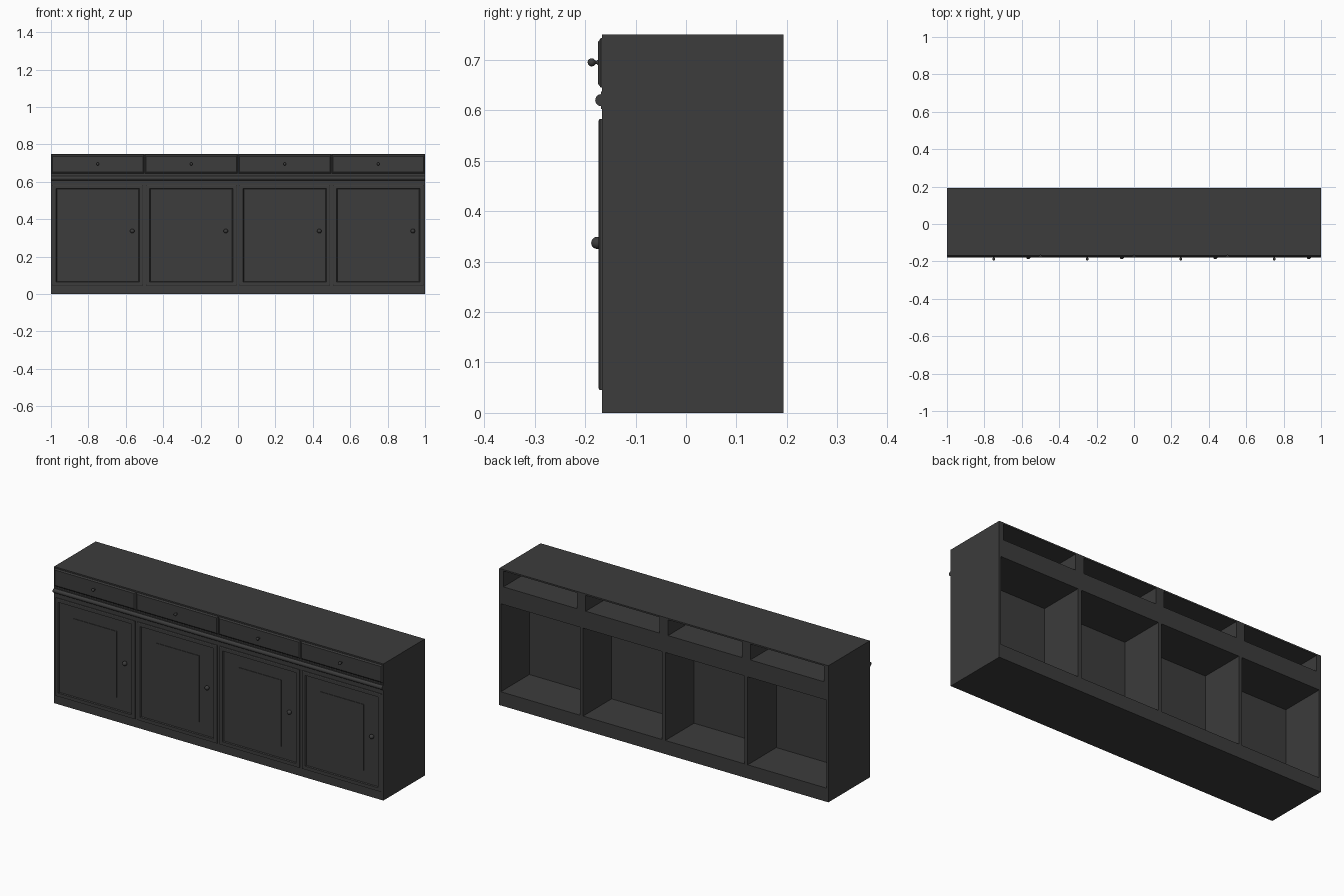
import bpy, bmesh, math
from mathutils import Matrix

if "Cube" in bpy.data.objects:
    bpy.data.objects.remove(bpy.data.objects["Cube"])

FRONT, BACK = -0.167, 0.193
CENTRES = [-0.75, -0.25, 0.25, 0.75]

dark = bpy.data.materials.new("dark_wood")
dark.diffuse_color = (0.045, 0.045, 0.045, 1)
dark.use_nodes = True
dark.node_tree.nodes["Principled BSDF"].inputs["Base Color"].default_value = dark.diffuse_color


def finish(bm, name, smooth=False):
    bmesh.ops.recalc_face_normals(bm, faces=bm.faces)
    me = bpy.data.meshes.new(name)
    bm.to_mesh(me)
    bm.free()
    me.materials.append(dark)
    ob = bpy.data.objects.new(name, me)
    bpy.context.collection.objects.link(ob)
    bpy.ops.object.select_all(action='DESELECT')
    ob.select_set(True)
    bpy.context.view_layer.objects.active = ob
    if smooth:
        bpy.ops.object.shade_smooth_by_angle(angle=math.radians(40))
    return ob


def add_box(bm, x0, x1, y0, y1, z0, z1):
    m = (Matrix.Translation(((x0 + x1) / 2, (y0 + y1) / 2, (z0 + z1) / 2))
         @ Matrix.Diagonal((x1 - x0, y1 - y0, z1 - z0, 1)))
    bmesh.ops.create_cube(bm, size=1, matrix=m)


def relief(name, x0, x1, z0, z1, steps):
    """Stepped panel from nested rectangles; steps are (x inset, z inset, y)."""
    bm = bmesh.new()
    loops = []
    for ix, iz, y in steps:
        loops.append([bm.verts.new((x, y, z)) for x, z in (
            (x0 + ix, z0 + iz), (x1 - ix, z0 + iz), (x1 - ix, z1 - iz), (x0 + ix, z1 - iz))])
    for a, b in zip(loops, loops[1:]):
        for i in range(4):
            j = (i + 1) % 4
            bm.faces.new((a[i], a[j], b[j], b[i]))
    bm.faces.new(loops[-1])
    bm.faces.new(loops[0][::-1])
    return finish(bm, name)


def lathe(name, x, z, profile):
    """Knob turned about the y axis; profile is (radius, y)."""
    bm = bmesh.new()
    vs = [bm.verts.new((x + r, y, z)) for r, y in profile]
    es = [bm.edges.new(p) for p in zip(vs, vs[1:])]
    bmesh.ops.spin(bm, geom=vs + es, cent=(x, 0, z), axis=(0, 1, 0),
                   angle=2 * math.pi, steps=20)
    bmesh.ops.remove_doubles(bm, verts=bm.verts, dist=1e-5)
    return finish(bm, name, True)


def ball(r, y, start=180, end=0, n=10):
    angles = [math.radians(start + (end - start) * i / n) for i in range(n + 1)]
    return [(r * math.sin(a), y + r * math.cos(a)) for a in angles]


# carcass: solid block with open-backed compartments and recesses for the doors
bm = bmesh.new()
add_box(bm, -1, 1, FRONT, BACK, 0, 0.75)
carcass = finish(bm, "carcass")
bm = bmesh.new()
for c in CENTRES:
    add_box(bm, c - 0.24, c + 0.24, -0.055, 0.25, 0.075, 0.558)
    add_box(bm, c - 0.224, c + 0.224, -0.055, 0.25, 0.655, 0.742)
    add_box(bm, c - 0.23, c + 0.23, -0.25, -0.15, 0.06, 0.568)
cutter = finish(bm, "compartment_cutter")
cutter.hide_render = True
bpy.context.view_layer.objects.active = carcass
mod = carcass.modifiers.new("compartments", 'BOOLEAN')
mod.operation = 'DIFFERENCE'
mod.solver = 'EXACT'
mod.object = cutter
bpy.ops.object.modifier_apply(modifier=mod.name)
bpy.data.objects.remove(cutter)

# doors, drawer fronts and their knobs
door_steps = [(0, 0, -0.166), (0, 0, -0.171), (0.003, 0.003, -0.173), (0.020, 0.020, -0.173),
              (0.027, 0.024, -0.162), (0.034, 0.031, -0.159), (0.042, 0.038, -0.166),
              (0.112, 0.087, -0.166), (0.112, 0.087, -0.169)]
drawer_steps = [(0, 0, -0.166), (0, 0, -0.169), (0.007, 0.007, -0.174)]
for i, c in enumerate(CENTRES, 1):
    relief(f"door_{i}", c - 0.243, c + 0.243, 0.045, 0.583, door_steps)
    relief(f"drawer_front_{i}", c - 0.248, c + 0.248, 0.645, 0.743, drawer_steps)
    lathe(f"door_knob_{i}", c + 0.185, 0.337, ball(0.012, -0.176))
    lathe(f"drawer_knob_{i}", c, 0.695,
          ball(0.008, -0.187, 180, 30) + [(0.003, -0.178), (0.006, -0.173)])

# rounded moulding between drawers and doors, with thin fillets
bm = bmesh.new()
rot = Matrix.Translation((0, -0.168, 0.62)) @ Matrix.Rotation(math.pi / 2, 4, 'Y')
bmesh.ops.create_cone(bm, cap_ends=True, segments=24, radius1=0.012, radius2=0.012,
                      depth=2, matrix=rot)
finish(bm, "moulding", True)
bm = bmesh.new()
add_box(bm, -1, 1, -0.169, -0.16, 0.603, 0.637)
finish(bm, "moulding_fillet")
